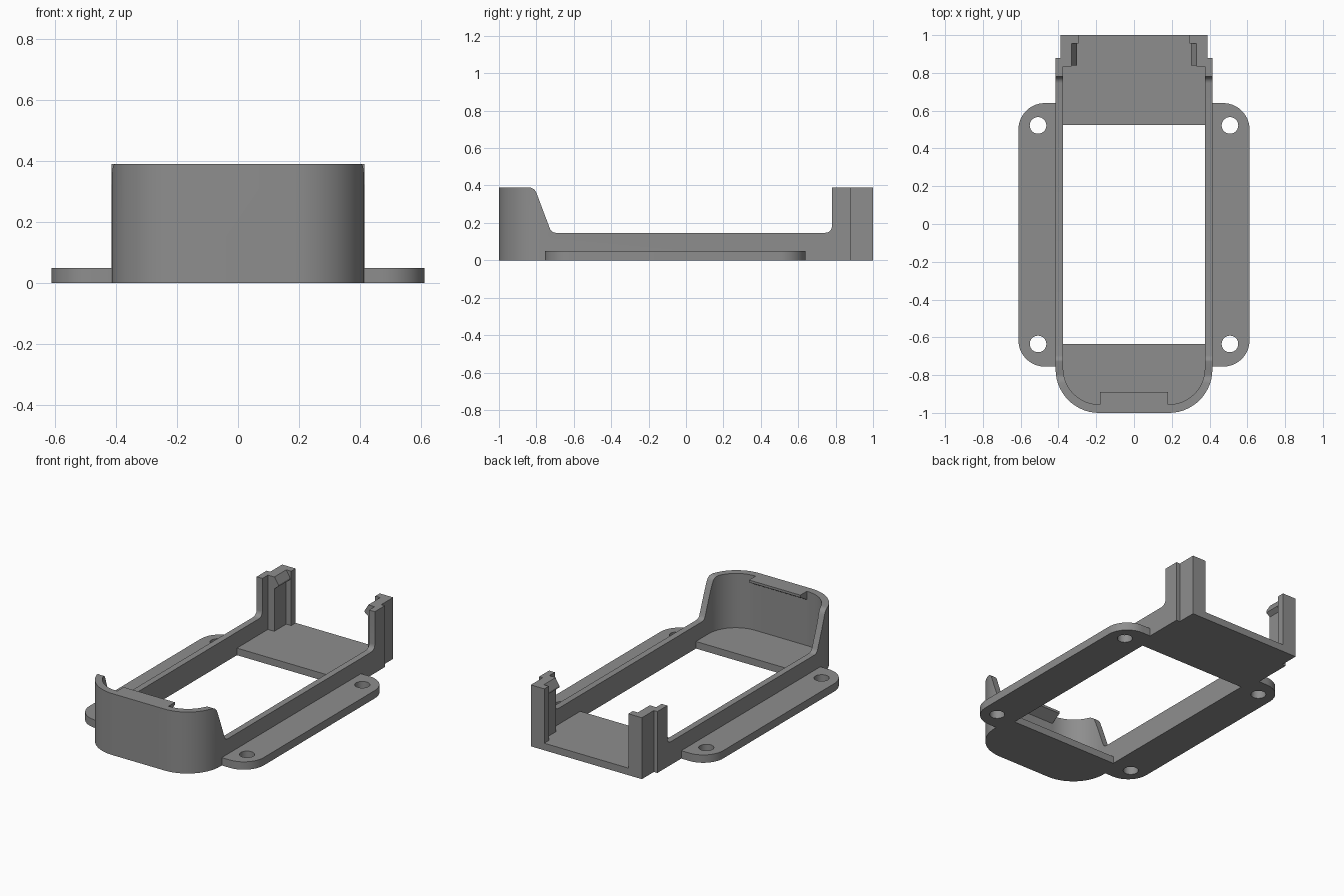
import bpy, bmesh, math
from mathutils import Vector

if "Cube" in bpy.data.objects:
    bpy.data.objects.remove(bpy.data.objects["Cube"])

grey = bpy.data.materials.new("plain grey")
grey.diffuse_color = (0.27, 0.27, 0.27, 1)
grey.use_nodes = True
grey.node_tree.nodes["Principled BSDF"].inputs["Base Color"].default_value = grey.diffuse_color


def prism(name, pts, lo, hi, place):
    """Extrude a closed 2D outline from lo to hi; place maps (a, b, h) to xyz."""
    bm = bmesh.new()
    rings = [[bm.verts.new(place(a, b, h)) for a, b in pts] for h in (lo, hi)]
    n = len(pts)
    bm.faces.new(rings[0])
    bm.faces.new(rings[1])
    for i in range(n):
        j = (i + 1) % n
        bm.faces.new((rings[0][i], rings[0][j], rings[1][j], rings[1][i]))
    bmesh.ops.recalc_face_normals(bm, faces=bm.faces)
    me = bpy.data.meshes.new(name)
    bm.to_mesh(me)
    bm.free()
    me.materials.append(grey)
    ob = bpy.data.objects.new(name, me)
    bpy.context.collection.objects.link(ob)
    return ob


def plan(a, b, h):      # outline in x, y extruded along z
    return Vector((a, b, h))


def side(a, b, h):      # outline in y, z extruded along x
    return Vector((h, a, b))


def across(a, b, h):    # outline in x, z extruded along y
    return Vector((a, h, b))


def arc(cx, cy, r, start, end, n=14):
    return [(cx + r * math.cos(math.radians(start + (end - start) * i / n)),
             cy + r * math.sin(math.radians(start + (end - start) * i / n)))
            for i in range(n + 1)]


def flip(pts):
    return [(-x, y) for x, y in reversed(pts)]


def activate(ob):
    bpy.ops.object.select_all(action='DESELECT')
    ob.select_set(True)
    bpy.context.view_layer.objects.active = ob


def boolean(ob, cutter, op):
    mod = ob.modifiers.new("cut", 'BOOLEAN')
    mod.operation, mod.solver, mod.object = op, 'EXACT', cutter
    activate(ob)
    bpy.ops.object.modifier_apply(modifier=mod.name)
    bpy.data.objects.remove(cutter)


def smooth(ob):
    activate(ob)
    bpy.ops.object.shade_smooth_by_angle(angle=math.radians(30))


TOP, FLOOR = 0.39, 0.045

# Wall: U-shaped plan trimmed to the stepped side profile
outer = arc(0.185, -0.77, 0.23, -90, 0)
inner = arc(0.185, -0.765, 0.19, -90, 0)
half_out = outer + [(0.415, 0.88)]
half_in = inner + [(0.375, 0.88)]
u_shape = flip(half_out) + half_out + half_in[::-1] + flip(half_in)[::-1]
wall = prism("wall", u_shape, 0, TOP, plan)
profile = ([(-1.1, -0.1), (1.1, -0.1), (1.1, 0.5), (0.78, 0.5)]
           + arc(0.745, 0.182, 0.035, 0, -90, 6)
           + arc(-0.695, 0.182, 0.035, -90, -160, 6)
           + arc(-0.842, 0.345, 0.045, 20, 90, 6)
           + [(-0.842, 0.5), (-1.1, 0.5)])
# keep the rounded shoulder level with the wall top
profile[-2:] = [(-1.1, TOP)]
profile[2:4] = [(1.1, TOP), (0.78, TOP)]
boolean(wall, prism("trim", profile, -0.6, 0.6, side), 'INTERSECT')
smooth(wall)

# Floors at both ends
front = inner + [(0.375, -0.635)]
smooth(prism("front_floor", flip(front) + front, 0, FLOOR, plan))
back = [(0.375, 0.525), (0.375, 0.88), (0.39, 0.88), (0.39, 1.0)]
prism("back_floor", back + flip(back), 0, FLOOR, plan)

# Lip inside the top of the front wall, bevelled underneath
prism("front_lip", [(-0.957, TOP), (-0.89, TOP), (-0.89, 0.375), (-0.957, 0.335)],
      -0.18, 0.18, side)

post = [(0.375, 0.835), (0.33, 0.835), (0.33, 0.955), (0.295, 0.955),
        (0.295, 1.0), (0.39, 1.0), (0.39, 0.88), (0.375, 0.88)]
tooth = [(0.332, TOP), (0.33, TOP), (0.303, 0.345), (0.303, 0.335), (0.33, 0.315), (0.332, 0.315)]
flange = ([(0.415, -0.755)] + arc(0.472, -0.615, 0.14, -90, 0)
          + arc(0.472, 0.5, 0.14, 0, 90) + [(0.415, 0.64)])

for name, s in (("right", 1), ("left", -1)):
    def mirrored(pts):
        return [(s * x, y) for x, y in pts]
    # Back corner post and its snap tooth
    prism(name + "_post", mirrored(post), FLOOR, TOP, plan)
    prism(name + "_tooth", mirrored(tooth), 0.838, 0.955, across)
    # Mounting flange with two screw holes
    ob = prism(name + "_flange", mirrored(flange), 0, 0.05, plan)
    for y in (-0.635, 0.522):
        hole = arc(s * 0.508, y, 0.044, 0, 360, 32)[:-1]
        boolean(ob, prism("hole", hole, -0.1, 0.2, plan), 'DIFFERENCE')
    smooth(ob)
